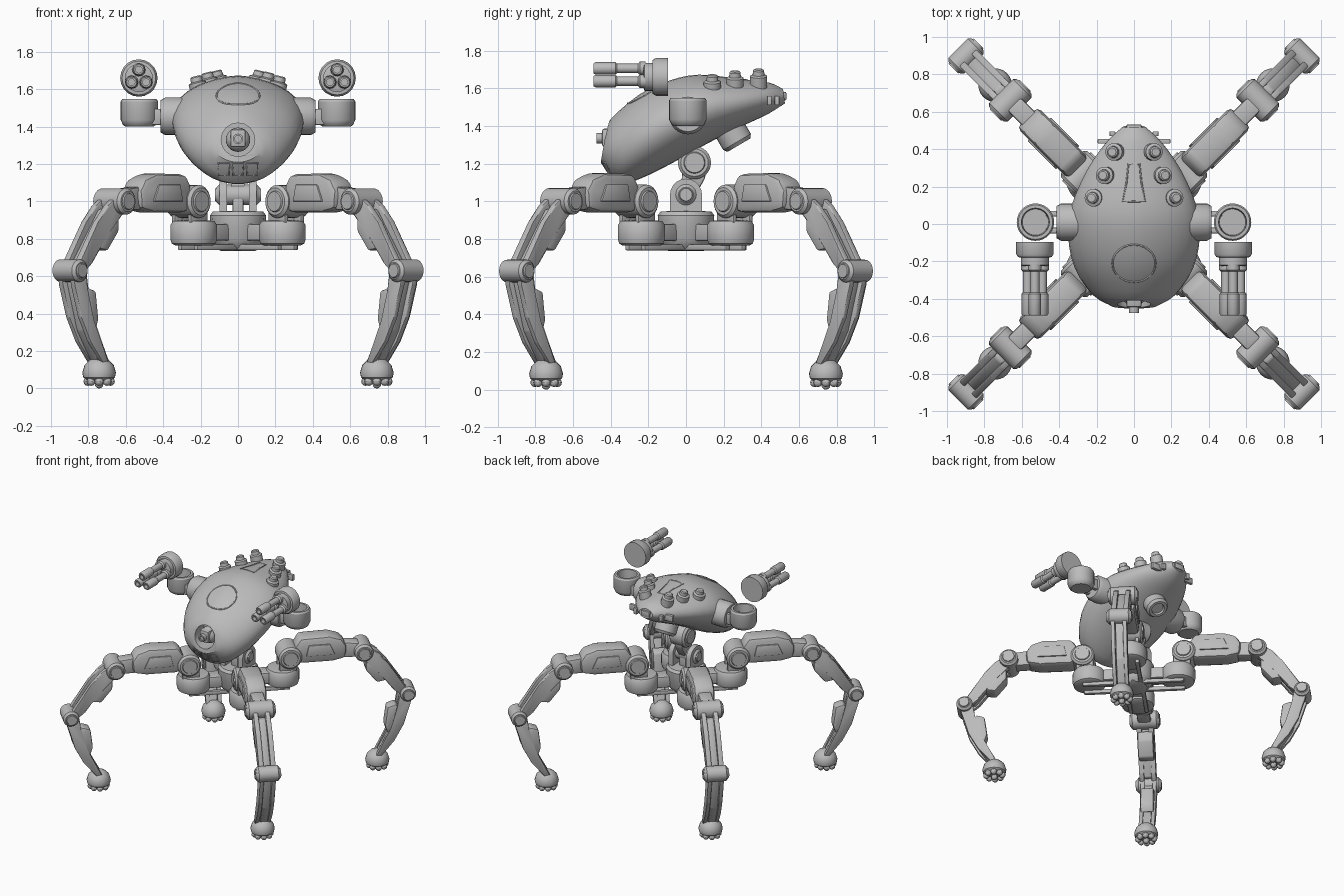
import bpy, bmesh
from math import radians, pi, sin, cos, copysign
from mathutils import Vector, Matrix

if "Cube" in bpy.data.objects:
    bpy.data.objects.remove(bpy.data.objects["Cube"], do_unlink=True)

GREY = (0.5, 0.5, 0.5, 1)
mat = bpy.data.materials.new("plain_grey_metal")
mat.use_nodes = True
mat.diffuse_color = GREY
mat.node_tree.nodes["Principled BSDF"].inputs["Base Color"].default_value = GREY

HERE = {"": Matrix.Identity(4)}
CORNERS = {"back_left_": Matrix.Rotation(radians(45), 4, 'Z'),
           "back_right_": Matrix.Rotation(radians(135), 4, 'Z'),
           "front_right_": Matrix.Rotation(radians(225), 4, 'Z'),
           "front_left_": Matrix.Rotation(radians(315), 4, 'Z')}
SIDEWAYS = {"": Matrix.Rotation(radians(90), 4, 'Z')}


def emit(name, bm, copies=HERE):
    """Turn a bmesh into one object per placement."""
    bmesh.ops.recalc_face_normals(bm, faces=bm.faces[:])
    me = bpy.data.meshes.new(name)
    bm.to_mesh(me)
    bm.free()
    me.materials.append(mat)
    for prefix, m in copies.items():
        ob = bpy.data.objects.new(prefix + name, me)
        ob.matrix_world = m
        bpy.context.collection.objects.link(ob)
    return ob


def skin(bm, rings):
    """Bridge equal rings of points and cap the ends."""
    loops = [[bm.verts.new(p) for p in r] for r in rings]
    n = len(loops[0])
    for a, b in zip(loops, loops[1:]):
        for i in range(n):
            j = (i + 1) % n
            bm.faces.new((a[i], a[j], b[j], b[i]))
    bm.faces.new(loops[0])
    bm.faces.new(loops[-1])


def lathe(name, profile, loc, axis=(0, 0, 1), seg=24, copies=HERE):
    """Revolve (radius, height) pairs about an axis through loc."""
    q = Vector((0, 0, 1)).rotation_difference(Vector(axis))
    bm = bmesh.new()
    skin(bm, [[Vector(loc) + q @ Vector((r * cos(2 * pi * i / seg), r * sin(2 * pi * i / seg), h))
               for i in range(seg)] for r, h in profile])
    return emit(name, bm, copies)


def drum(name, r, half, loc, axis=(0, 1, 0), ch=0.015, copies=HERE):
    """Chamfered cylinder with a raised hub on both ends."""
    side = [(r * 0.6, half + 0.008), (r * 0.65, half), (r - ch, half), (r, half - ch)]
    prof = [(a, -h) for a, h in side] + [(a, h) for a, h in reversed(side)]
    lathe(name, prof, loc, axis, copies=copies)


def prism(name, pts, y0, y1, bevel=0.012, copies=HERE):
    """Extrude an (x, z) outline along y and bevel it."""
    bm = bmesh.new()
    skin(bm, [[(x, y, z) for x, z in pts] for y in (y0, y1)])
    if bevel:
        bmesh.ops.bevel(bm, geom=bm.edges[:], offset=bevel, segments=2, profile=0.5, affect='EDGES')
    return emit(name, bm, copies)


def box(name, x0, x1, y0, y1, z0, z1, bevel=0.01, copies=HERE):
    return prism(name, [(x0, z0), (x1, z0), (x1, z1), (x0, z1)], y0, y1, bevel, copies)


# Egg-shaped hull: top y, top z, bottom y, bottom z, half width
rows = [Vector(r) for r in (
    (-.425, 1.365, -.452, 1.21, .12), (-.40, 1.435, -.36, 1.095, .22), (-.25, 1.565, -.23, 1.125, .315),
    (-.09, 1.64, -.05, 1.215, .352), (.07, 1.672, .12, 1.31, .335), (.28, 1.65, .30, 1.40, .25),
    (.44, 1.63, .43, 1.46, .15), (.515, 1.595, .525, 1.52, .06))]
fine = []
for i in range(len(rows) - 1):
    p0, p1, p2, p3 = rows[max(i - 1, 0)], rows[i], rows[i + 1], rows[min(i + 2, len(rows) - 1)]
    for t in (0, 1 / 3, 2 / 3):
        fine.append((p1 * 2 + (p2 - p0) * t + (p0 * 2 - p1 * 5 + p2 * 4 - p3) * t ** 2
                     + (p1 * 3 - p0 - p2 * 3 + p3) * t ** 3) * 0.5)
fine.append(rows[-1])
rings = []
for ty, tz, by, bz, w in fine:
    ring = []
    for k in range(32):
        a = 2 * pi * k / 32
        f = (1 + sin(a)) / 2
        x = copysign(abs(cos(a)) ** (1.25 if sin(a) > 0 else 1.05), cos(a))
        ring.append((w * x, by + (ty - by) * f, bz + (tz - bz) * f))
    rings.append(ring)
bm = bmesh.new()
skin(bm, rings)
hull = emit("hull", bm)

# Round socket cut in the nose
cutter = lathe("socket_cutter", [(.09, 0), (.09, .3)], (0, -.62, 1.33), (0, 1, 0), 16)
cutter.hide_render = True
mod = hull.modifiers.new("socket", 'BOOLEAN')
mod.operation, mod.object, mod.solver = 'DIFFERENCE', cutter, 'EXACT'
bpy.context.view_layer.objects.active = hull
bpy.ops.object.modifier_apply(modifier=mod.name)
bpy.data.objects.remove(cutter, do_unlink=True)
bpy.context.view_layer.update()

# Nose turret
lathe("nose_ball", [(.065 * cos(a * pi / 16), .065 * sin(a * pi / 16)) for a in range(-7, 8)],
      (0, -.375, 1.33), (0, 1, 0))
box("nose_turret_block", -.04, .04, -.445, -.34, 1.29, 1.385)
lathe("nose_muzzle", [(.028, 0), (.028, .04), (.018, .04), (.018, .03)], (0, -.435, 1.335), (0, -1, 0), 12)


def seam(name, pts, down, cyclic=True):
    """Thin panel line laid on the hull, projected down or backward."""
    cu = bpy.data.curves.new(name, 'CURVE')
    cu.dimensions, cu.bevel_depth, cu.bevel_resolution = '3D', 0.005, 1
    hits = []
    for u, v in pts:
        src, d = (Vector((u, v, 3)), Vector((0, 0, -1))) if down else (Vector((u, -2, v)), Vector((0, 1, 0)))
        ok, p, n, _ = hull.ray_cast(src, d)
        if ok:
            hits.append(p)
    sp = cu.splines.new('POLY')
    sp.points.add(len(hits) - 1)
    for q, p in zip(sp.points, hits):
        q.co = (*p, 1)
    sp.use_cyclic_u = cyclic
    cu.materials.append(mat)
    bpy.context.collection.objects.link(bpy.data.objects.new(name, cu))


seam("brow_hatch_seam", [(.115 * cos(a * pi / 12), -.21 + .1 * sin(a * pi / 12)) for a in range(24)], True)
seam("top_panel_seam", [(-.06, .12), (0, .12), (.06, .12), (.04, .22), (.03, .32), (-.03, .32), (-.04, .22)], True)
for x in (-.075, 0, .075):
    seam("chin_vent_seam", [(x - .03, 1.205), (x + .03, 1.205), (x + .025, 1.14), (x - .025, 1.14)], False)
box("tail_vent", -.04, .04, .5, .532, 1.535, 1.58, .006)

# Underside thruster
lathe("belly_thruster", [(.085, -.02), (.085, .11), (.07, .13), (.05, .13), (.045, .115)],
      (0, .215, 1.41), (0, .5, -.85))

for s, side in ((1, "left_"), (-1, "right_")):
    # Sensor knobs along the back
    for x, y, z in ((.21, .14, 1.60), (.15, .26, 1.62), (.1, .385, 1.63)):
        lathe(side + "knob", [(.047, -.05), (.047, .035), (.032, .042), (.03, .066), (.022, .072)],
              (s * x, y, z), (s * .25, 0, 1), 14)
    for y in (.43, .47):
        box(side + "tail_plate", *sorted((s * .1, s * (.195 - (y - .43) * 1.6))), y, y + .025, 1.51, 1.56, .005)
    # Shoulder, arm bars and open cup
    lathe(side + "shoulder", [(.1, 0), (.1, .14), (.085, .165), (.05, .165)], (s * .25, .01, 1.455), (s, 0, 0))
    for y in (-.045, .045):
        box(side + "arm_bar", *sorted((s * .39, s * .47)), y - .005, y + .025, 1.41, 1.495, .006)
    lathe(side + "cup", [(.075, 0), (.088, .01), (.1, .035), (.1, .135), (.092, .147), (.075, .147), (.07, .07)],
          (s * .527, .01, 1.4), seg=28)
    # Floating triple gun
    gun = Vector((s * .53, -.095, 1.66))
    lathe(side + "gun_disc", [(.1, 0), (.1, .065), (.09, .082), (.075, .084), (.075, .125), (.06, .13)],
          gun, (0, -1, 0), 20)
    for k in range(3):
        a = pi / 2 + k * 2 * pi / 3
        lathe(side + "gun_barrel", [(.036, .12), (.036, .15), (.025, .16), (.025, .27), (.033, .28),
                                    (.033, .385), (.027, .395), (.018, .395), (.018, .36)],
              gun + Vector((.045 * cos(a), 0, .045 * sin(a))), (0, -1, 0), 12)

# Neck
drum("neck_upper_joint", .088, .07, (0, .045, 1.205), (1, 0, 0))
prism("neck_link", [(-.05, 1.03), (.05, 1.03), (.1, 1.12), (.12, 1.22), (-.02, 1.22), (-.01, 1.12)],
      -.035, .035, copies=SIDEWAYS)
drum("neck_lower_joint", .055, .115, (0, 0, 1.035), (1, 0, 0))
arch = [(-.085, .92), (.085, .92)] + [(.085 * cos(a * pi / 10), 1.035 + .085 * sin(a * pi / 10)) for a in range(11)]
for y0 in (-.1, .06):
    prism("neck_lug", arch, y0, y0 + .04, 0, SIDEWAYS)
box("neck_post", -.03, .03, -.05, .05, .92, 1.05)

# Central base
lathe("base_hub", [(.1, .74), (.12, .76), (.145, .8), (.15, .925), (.135, .945), (.06, .95)], (0, 0, 0), seg=16)
lathe("base_floor", [(.09, .735), (.11, .745), (.11, .78)], (0, 0, 0), seg=8)

# Hips and legs: x runs outward from the centre
c = CORNERS
box("hip_arm", .08, .3, -.06, .06, .79, .88, copies=c)
lathe("hip_pod", [(.1, .765), (.118, .775), (.126, .8), (.126, .872), (.112, .895), (.06, .9)],
      (.335, 0, 0), seg=28, copies=c)
for y in (-.06, .06):
    box("hip_lug", .3, .43, y - .015, y + .015, .87, 1.0, copies=c)
    box("under_bar", .06, .38, y - .018, y + .012, .74, .772, .006, c)
drum("hip_joint", .088, .1, (.38, 0, 1.0), copies=c)
prism("thigh", [(.40, .96), (.42, 1.08), (.46, 1.145), (.68, 1.15), (.77, 1.12), (.81, 1.06), (.80, .96),
                (.70, .94), (.48, .94)], -.078, .078, .03, c)
for y in (-.08, .08):
    prism("thigh_panel", [(.5, 1.0), (.52, 1.09), (.68, 1.09), (.72, 1.0)], y - .008, y + .008, .005, c)
prism("knee_link", [(.77, 1.08), (.9, 1.065), (.99, 1.02), (.97, .95), (.78, .955)], -.05, .05, copies=c)
drum("knee_joint", .07, .105, (.935, 0, 1.0), copies=c)
for y in (-.045, .045):
    prism("shin_rail", [(.90, .96), (.96, 1.04), (1.045, .98), (1.12, .89), (1.275, .66), (1.22, .62),
                        (1.16, .67), (1.05, .83)], y - .018, y + .018, .008, c)
    prism("calf_rail", [(1.21, .65), (1.31, .63), (1.29, .55), (1.24, .38), (1.17, .25), (1.07, .13),
                        (1.03, .14), (1.09, .25), (1.15, .36), (1.19, .52)], y - .017, y + .012, .006, c)
prism("shin_core", [(.96, .96), (1.03, .96), (1.24, .66), (1.19, .65)], -.03, .03, copies=c)
prism("shin_cover", [(.955, .92), (.955, .84), (1.04, .735), (1.12, .75), (1.05, .90)], -.06, .06, .015, c)
prism("calf_core", [(1.22, .6), (1.27, .58), (1.19, .31), (1.07, .12), (1.04, .14), (1.15, .33)], -.03, .03, .006, c)
prism("calf_cover", [(1.18, .54), (1.12, .52), (1.10, .37), (1.12, .31), (1.18, .36), (1.22, .5)], -.05, .05, .012, c)
drum("ankle_joint", .06, .088, (1.27, 0, .63), copies=c)

# Domed foot with a cluster of ball toes
lathe("foot_dome", [(.02, .165), (.05, .153), (.078, .125), (.09, .085), (.085, .06), (.06, .04), (.02, .035)],
      (1.05, 0, 0), copies=c)
bm = bmesh.new()
spots = [(0, 0, .024)] + [(.06 * cos(k * pi / 4), .06 * sin(k * pi / 4), .038) for k in range(8)]
for x, y, z in spots:
    bmesh.ops.create_uvsphere(bm, u_segments=10, v_segments=6, radius=.024,
                              matrix=Matrix.Translation((1.05 + x, y, z)))
emit("foot_toes", bm, c)

# Smooth shading with sharp edges kept
bpy.ops.object.select_all(action='DESELECT')
for ob in bpy.context.scene.objects:
    if ob.type == 'MESH':
        ob.select_set(True)
bpy.context.view_layer.objects.active = hull
bpy.ops.object.shade_smooth_by_angle(angle=radians(32))
